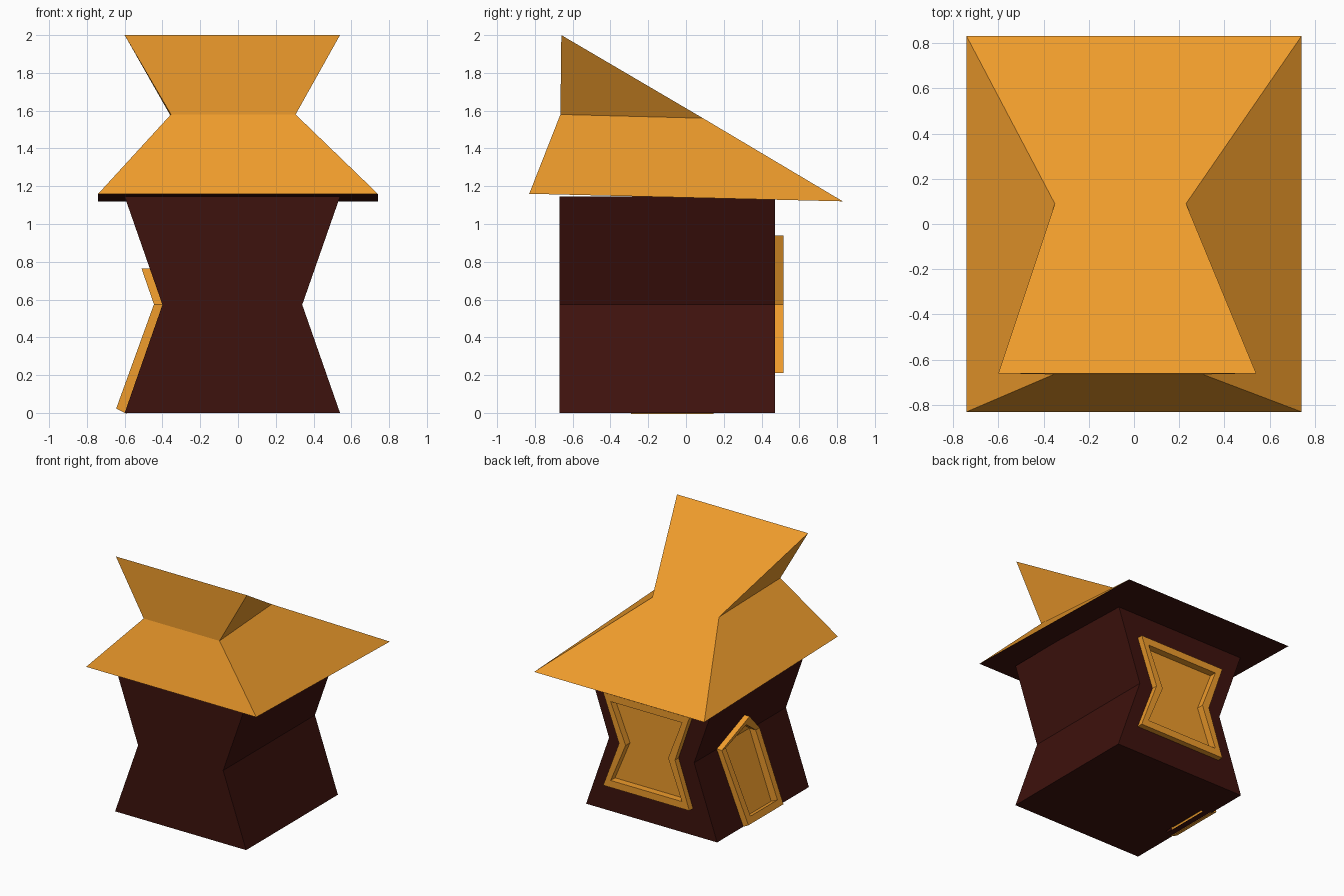
import bpy, bmesh

if "Cube" in bpy.data.objects:
    bpy.data.objects.remove(bpy.data.objects["Cube"])


def material(name, rgb):
    m = bpy.data.materials.new(name)
    m.diffuse_color = (*rgb, 1)
    m.use_nodes = True
    m.node_tree.nodes["Principled BSDF"].inputs["Base Color"].default_value = m.diffuse_color
    return m


ORANGE = material("orange", (0.86, 0.33, 0.025))
DARK = material("dark_wood", (0.048, 0.006, 0.004))
SHADE = material("recess_brown", (0.27, 0.11, 0.01))


def build(name, verts, faces, mats, slots={}):
    mesh = bpy.data.meshes.new(name)
    bm = bmesh.new()
    vs = [bm.verts.new(v) for v in verts]
    for i, f in enumerate(faces):
        bm.faces.new([vs[k] for k in f]).material_index = slots.get(i, 0)
    bmesh.ops.recalc_face_normals(bm, faces=bm.faces[:])
    bm.to_mesh(mesh)
    bm.free()
    for m in mats:
        mesh.materials.append(m)
    ob = bpy.data.objects.new(name, mesh)
    bpy.context.collection.objects.link(ob)
    return ob


def loft(name, rings, place, caps, mats, shaded_cap=False):
    """Join outline rings [(outline, depth), ...] and close both ends."""
    n = len(rings[0][0])
    verts = [place(u, z, d) for outline, d in rings for u, z in outline]
    faces = [(r * n + i, r * n + (i + 1) % n, (r + 1) * n + (i + 1) % n, (r + 1) * n + i)
             for r in range(len(rings) - 1) for i in range(n)]
    faces += [tuple(c) for c in caps]
    first = len(faces)
    faces += [tuple(i + (len(rings) - 1) * n for i in c) for c in caps]
    slots = {k: 1 for k in range(first, len(faces))} if shaded_cap else {}
    return build(name, verts, faces, mats, slots)


def hourglass(left, right, waist_left, waist_right, z0, z1):
    m = (z0 + z1) / 2
    return [(left, z0), (right, z0), (waist_right, m), (right, z1), (left, z1), (waist_left, m)]


HG_CAPS = [(0, 1, 2, 5), (5, 2, 3, 4)]
DOOR_CAPS = [(0, 1, 2, 4), (4, 2, 3)]
MID = 0.575


def on_back(u, z, d):
    return (u, 0.47 + d, z)


def on_left(u, z, d):
    # follows the kinked left wall
    x = -0.4 - 0.2 * abs(z - MID) / MID - d
    return (x, u, z + 0.5 * d * max(0, MID - z) / MID)


# pinched house body
body = loft("house_body", [(hourglass(-0.6, 0.54, -0.4, 0.34, 0, 1.145), -1.14),
                           (hourglass(-0.6, 0.54, -0.4, 0.34, 0, 1.145), 0)],
            on_back, HG_CAPS, [DARK])

# slanted roof with pinched sides and dark underside
build("roof",
      [(-0.6, -0.66, 2), (0.54, -0.66, 2), (0.305, -0.665, 1.58), (0.74, -0.83, 1.16),
       (-0.74, -0.83, 1.16), (-0.355, -0.665, 1.58), (0.23, 0.09, 1.56), (-0.35, 0.09, 1.56),
       (0.74, 0.83, 1.12), (-0.74, 0.83, 1.12)],
      [(0, 5, 2, 1), (5, 4, 3, 2), (0, 1, 6, 7), (7, 6, 8, 9), (1, 2, 6), (2, 3, 8, 6),
       (0, 7, 5), (5, 7, 9, 4), (3, 4, 9, 8)],
      [ORANGE, DARK], {8: 1})


def opening(name, outer, inner, place, caps, depth):
    """Raised frame with a recessed panel, plus the hole in the wall behind it."""
    loft(name, [(outer, -0.01), (outer, 0.045), (inner, 0.045), (inner, -depth)],
         place, caps, [ORANGE, SHADE], True)
    edge = [((a + c) / 2, (b + d) / 2) for (a, b), (c, d) in zip(outer, inner)]
    cutter = loft(name + "_cutter", [(edge, 0.1), (edge, -depth - 0.01)], place, caps, [DARK])
    cutter.hide_render = True
    cutter.hide_viewport = True
    cutter.display_type = 'WIRE'
    mod = body.modifiers.new(name + "_hole", 'BOOLEAN')
    mod.operation = 'DIFFERENCE'
    mod.solver = 'EXACT'
    mod.object = cutter


# window on the back, door on the left
opening("window_frame", hourglass(-0.39, 0.36, -0.265, 0.222, 0.21, 0.94),
        hourglass(-0.325, 0.295, -0.205, 0.165, 0.265, 0.885), on_back, HG_CAPS, 0.14)
opening("door_frame", [(-0.29, 0), (0.145, 0), (0.19, MID), (-0.06, 0.765), (-0.28, MID)],
        [(-0.24, 0.05), (0.095, 0.05), (0.14, MID), (-0.055, 0.695), (-0.23, MID)],
        on_left, DOOR_CAPS, 0.06)


# window lattice: two bent uprights and two sagging rails
def bar(name, path, off, front, back):
    a = [(u - off[0], z - off[1]) for u, z in path]
    b = [(u + off[0], z + off[1]) for u, z in path]
    n = len(path)
    caps = [(i, i + 1, 2 * n - 2 - i, 2 * n - 1 - i) for i in range(n - 1)]
    outline = a + b[::-1]
    loft(name, [(outline, front), (outline, back)], on_back, caps, [ORANGE])


for side, label in ((-1, "left"), (1, "right")):
    bar("window_upright_" + label,
        [(-0.03 + side * w, z) for w, z in ((0.14, 0.26), (0.1, MID), (0.14, 0.89))],
        (0.032, 0), -0.03, -0.1)
for z, w, label in ((0.46, 0.23, "lower"), (0.73, 0.24, "upper")):
    bar("window_rail_" + label,
        [(-0.02 - w, z + 0.02), (-0.12, z), (0.08, z), (-0.02 + w, z + 0.02)],
        (0, 0.03), -0.035, -0.095)
